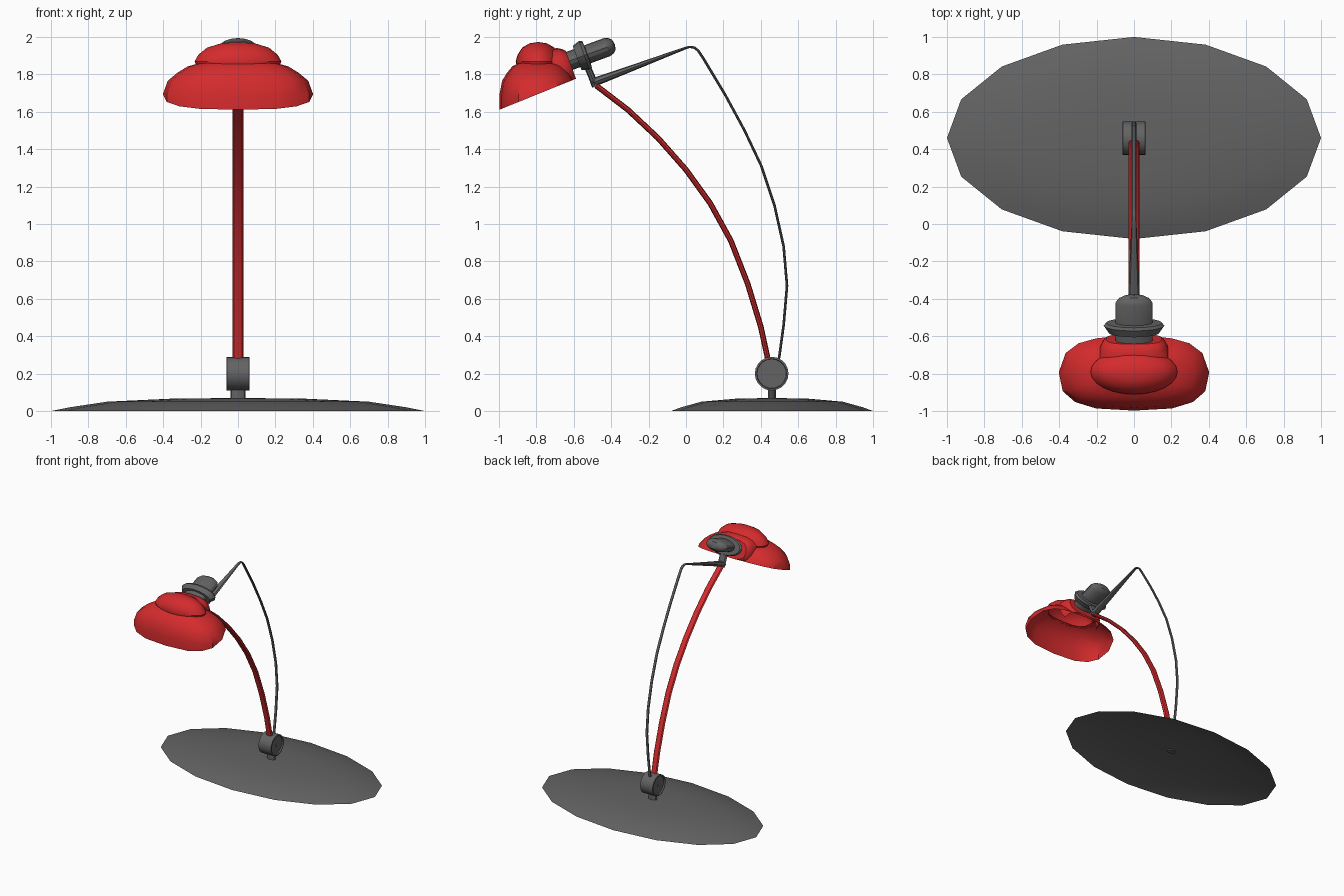
import bpy, bmesh
from math import sin, cos, pi, radians, copysign
from mathutils import Vector, Matrix

if "Cube" in bpy.data.objects:
    bpy.data.objects.remove(bpy.data.objects["Cube"])


def material(name, color):
    m = bpy.data.materials.new(name)
    m.diffuse_color = color
    m.use_nodes = True
    m.node_tree.nodes["Principled BSDF"].inputs["Base Color"].default_value = m.diffuse_color
    return m


RED = material("red_enamel", (0.66, 0.024, 0.026, 1))
DARK = material("dark_metal", (0.125, 0.125, 0.125, 1))


def skin(name, rings, caps=(True, True), mat=DARK, cut=None, matrix=None, angle=30):
    """Bridge rings of points into one mesh object, optionally trimmed by a plane."""
    bm = bmesh.new()
    vr = [[bm.verts.new(p) for p in r] for r in rings]
    n = len(vr[0])
    for a, b in zip(vr, vr[1:]):
        for i in range(n):
            j = (i + 1) % n
            bm.faces.new((a[i], a[j], b[j], b[i]))
    if caps[0]:
        bm.faces.new(vr[0][::-1])
    if caps[1]:
        bm.faces.new(vr[-1])
    bmesh.ops.remove_doubles(bm, verts=bm.verts[:], dist=1e-5)
    bmesh.ops.recalc_face_normals(bm, faces=bm.faces[:])
    if cut:
        geom = bm.verts[:] + bm.edges[:] + bm.faces[:]
        bmesh.ops.bisect_plane(bm, geom=geom, plane_co=cut[0], plane_no=cut[1], clear_inner=True)
    if matrix:
        bm.transform(matrix)
    me = bpy.data.meshes.new(name)
    bm.to_mesh(me)
    bm.free()
    ob = bpy.data.objects.new(name, me)
    bpy.context.collection.objects.link(ob)
    me.materials.append(mat)
    bpy.ops.object.select_all(action='DESELECT')
    ob.select_set(True)
    bpy.context.view_layer.objects.active = ob
    bpy.ops.object.shade_smooth_by_angle(angle=radians(angle))
    return ob


def oval(n, power=2.0):
    """Unit circle points, squared off when power is above 2."""
    def f(v):
        return copysign(abs(v) ** (2 / power), v) if abs(v) > 1e-9 else 0.0
    return [(f(cos(2 * pi * i / n)), f(sin(2 * pi * i / n))) for i in range(n)]


def turned(cy, profile, ratio=1.0, n=16, power=2.0):
    """Oval rings about a vertical axis at y = cy; profile is (x radius, z)."""
    return [[(r * c, cy + r * ratio * s, z) for c, s in oval(n, power)] for r, z in profile]


def ring(c, d, w, t, n, power=2.0):
    """Oval ring in the plane across direction d; w along x, t across."""
    d = Vector(d).normalized()
    up = Vector((0, -d.z, d.y))
    return [Vector(c) + Vector((w * a, 0, 0)) + up * t * b for a, b in oval(n, power)]


def swept(path, n=8):
    """Rings along a path of (y, z, half width, half thickness)."""
    pts = [Vector((0, p[0], p[1])) for p in path]
    return [ring(c, pts[min(k + 1, len(pts) - 1)] - pts[max(k - 1, 0)], path[k][2], path[k][3], n)
            for k, c in enumerate(pts)]


AXIS = Vector((0, 0.94, 0.345)).normalized()


def along(origin, profile, n=16, power=2.0):
    """Rings on the tilted socket axis; profile is (distance, half width, half thickness)."""
    return [ring(Vector(origin) + AXIS * s, AXIS, w, t, n, power) for s, w, t in profile]


# Oval domed base, an open shell hollow underneath, and its short post
skin("base", turned(0.46, [(1.0, 0), (0.90, 0.02), (0.70, 0.05), (0.36, 0.066), (0.0, 0.07)], 0.54),
     caps=(False, False))
skin("post", turned(0.46, [(0.04, 0.06), (0.04, 0.14)], 0.55, 12))

# Round hinge with slightly recessed side faces and a centre pin
half = [(0.0, 0.055), (0.01, 0.055), (0.01, 0.05), (0.078, 0.05), (0.08, 0.062), (0.09, 0.06)]
hinge = half + [(r, -z) for r, z in reversed(half)]
skin("hinge", turned(0, hinge, 1, 20), caps=(False, False),
     matrix=Matrix.Translation((0, 0.458, 0.2)) @ Matrix.Rotation(pi / 2, 4, 'Y'))

# Curved red main arm
arm = [(0.45, 0.22), (0.435, 0.29), (0.40, 0.45), (0.33, 0.68), (0.24, 0.91), (0.13, 1.11),
       (0.0, 1.29), (-0.15, 1.46), (-0.31, 1.61), (-0.48, 1.74)]
skin("main_arm", swept([p + (0.029, 0.015) for p in arm]), mat=RED)

# Thin tension rod, bending over into the tapered top lever
rod = [(0.485, 0.22), (0.50, 0.30), (0.522, 0.46), (0.54, 0.67), (0.522, 0.88), (0.473, 1.10),
       (0.403, 1.31), (0.313, 1.50), (0.21, 1.69), (0.09, 1.89), (0.065, 1.927), (0.045, 1.943)]
skin("tension_rod", swept([p + (0.013, 0.007) for p in rod]
                          + [(0.02, 1.947, 0.013, 0.006), (-0.005, 1.94, 0.014, 0.007),
                             (-0.25, 1.848, 0.025, 0.015), (-0.50, 1.755, 0.036, 0.024)]))

# Bracket holding the lamp head
skin("head_bracket", swept([(-0.485, 1.735, 0.036, 0.018), (-0.505, 1.79, 0.036, 0.018),
                            (-0.54, 1.87, 0.036, 0.018)]))

# Flattened socket with flange and rounded end
socket = [(0.0, 0.1), (0.035, 0.1), (0.035, 0.135), (0.076, 0.162), (0.092, 0.15), (0.094, 0.1),
          (0.205, 0.1), (0.228, 0.085), (0.244, 0.055), (0.25, 0.0)]
skin("socket", along((0, -0.615, 1.875), [(s - 0.01 * (s == 0), r, r * 0.51) for s, r in socket]),
     caps=(True, False))

# Shade bowl, squarish in plan, trimmed by the slanted rim plane
RIM = ((0, -0.79, 1.695), (0, -0.375, 0.927))
bowl = [(0.403, 1.55), (0.403, 1.69), (0.376, 1.765), (0.325, 1.808), (0.27, 1.842), (0.20, 1.862)]
skin("shade_bowl", turned(-0.79, bowl, 0.515, power=2.8), caps=(False, False), mat=RED, cut=RIM)

# Rounded crown on top of the bowl
crown = [(0.225, 1.853), (0.232, 1.87), (0.212, 1.905), (0.165, 1.943), (0.09, 1.966), (0.0, 1.973)]
skin("shade_crown", turned(-0.79, crown, 0.52, 24), caps=(False, False), mat=RED)

# Collar joining the shade to the socket
collar = [(-0.09, 0.19, 0.118), (-0.04, 0.18, 0.112), (-0.012, 0.165, 0.094), (0.0, 0.15, 0.08)]
skin("shade_collar", along((0, -0.615, 1.85), collar, power=2.8), caps=(False, True), mat=RED,
     cut=RIM)
